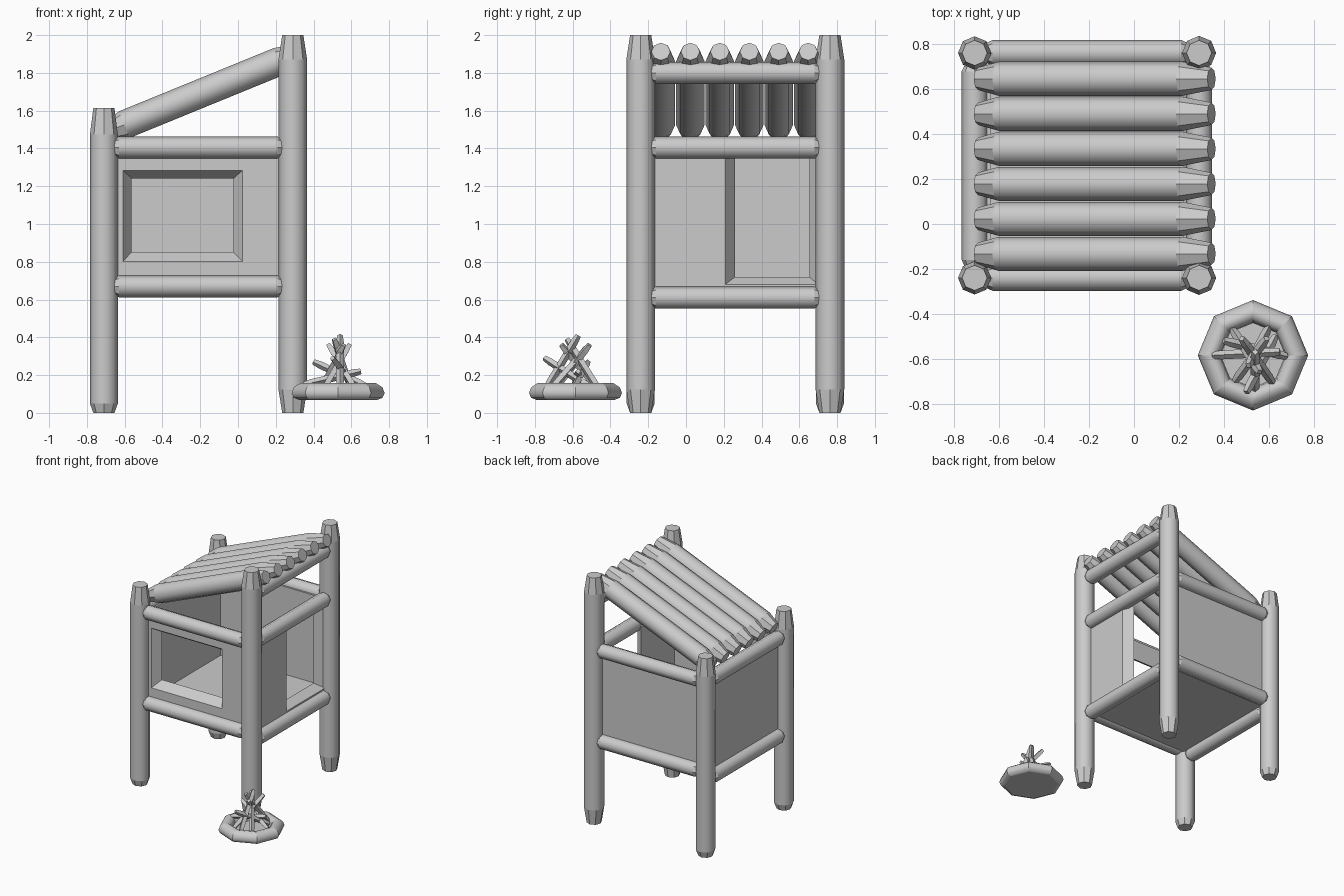
import bpy, bmesh, math
from mathutils import Vector

if "Cube" in bpy.data.objects:
    bpy.data.objects.remove(bpy.data.objects["Cube"])

SIDES = 8


def finish(bm, name):
    bmesh.ops.recalc_face_normals(bm, faces=bm.faces)
    me = bpy.data.meshes.new(name)
    bm.to_mesh(me)
    bm.free()
    ob = bpy.data.objects.new(name, me)
    bpy.context.collection.objects.link(ob)
    return ob


def log(name, a, b, r, tip_r, taper_a, taper_b, sides=SIDES):
    """Log from a to b with tapered, faceted ends and a smooth shaft."""
    a, b = Vector(a), Vector(b)
    d = (b - a).normalized()
    ref = Vector((1, 0, 0)) if abs(d.z) > 0.95 else Vector((0, 0, 1))
    u = (ref - d * ref.dot(d)).normalized()
    v = d.cross(u)
    stations = [(a, tip_r), (a + d * taper_a, r), (b - d * taper_b, r), (b, tip_r)]
    bm = bmesh.new()
    rings = []
    for c, rad in stations:
        angs = [2 * math.pi * i / sides for i in range(sides)]
        rings.append([bm.verts.new(c + rad * (u * math.cos(t) + v * math.sin(t))) for t in angs])
    for k in range(3):
        for i in range(sides):
            j = (i + 1) % sides
            f = bm.faces.new((rings[k][i], rings[k][j], rings[k + 1][j], rings[k + 1][i]))
            f.smooth = (k == 1 and sides > 4)
    bm.faces.new(rings[0])
    bm.faces.new(rings[3])
    for k in (1, 2):
        for i in range(sides):
            bm.edges.get((rings[k][i], rings[k][(i + 1) % sides])).smooth = False
    return finish(bm, name)


def hull(name, pts):
    bm = bmesh.new()
    for p in pts:
        bm.verts.new(p)
    bmesh.ops.convex_hull(bm, input=bm.verts)
    bmesh.ops.dissolve_limit(bm, angle_limit=0.01, verts=bm.verts, edges=bm.edges)
    return finish(bm, name)


def box(name, x, y, z):
    return hull(name, [(i, j, k) for i in x for j in y for k in z])


def cut(ob, cutter):
    m = ob.modifiers.new("cut", 'BOOLEAN')
    m.operation = 'DIFFERENCE'
    m.solver = 'EXACT'
    m.object = cutter
    bpy.context.view_layer.objects.active = ob
    bpy.ops.object.modifier_apply(modifier=m.name)
    bpy.data.objects.remove(cutter)


XL, XR, YF, YB = -0.71, 0.29, -0.24, 0.762
T = 0.07

# corner posts
for side, y in (("front", YF), ("back", YB)):
    log(side + "_left_post", (XL, y, 0), (XL, y, 1.613), 0.074, 0.056, 0.05, 0.14)
    log(side + "_right_post", (XR, y, 0), (XR, y, 2.0), 0.076, 0.056, 0.125, 0.13)

# rails along x (front and back)
for side, y in (("front", YF), ("back", YB)):
    for level, z in (("lower", 0.67), ("upper", 1.405)):
        log(f"{side}_{level}_rail", (-0.655, y, z), (0.235, y, z), 0.058, 0.046, 0.025, 0.025)

# rails along y (left and right)
for side, x in (("left", XL), ("right", XR)):
    levels = [("lower", 0.61), ("upper", 1.405)]
    if side == "right":
        levels.append(("top", 1.80))
    for level, z in levels:
        log(f"{side}_{level}_rail", (x, -0.185, z), (x, 0.705, z), 0.058, 0.046, 0.025, 0.025)

# sloping roof logs
for i in range(6):
    y = -0.133 + 0.156 * i
    log(f"roof_log_{i + 1}", (-0.695, y, 1.488), (0.345, y, 1.913), 0.076, 0.05, 0.10, 0.14)

# cabin walls and floor, open at the top
cabin = box("cabin_walls", (XL, XR), (YF, YB), (0.63, 1.41))
cut(cabin, box("inside", (XL + T, XR - T), (YF + T, YB - T), (0.70, 1.6)))

# splayed front window (outer opening larger than inner)
cut(cabin, hull("window_cut",
    [(x, YF - 0.001, z) for x in (-0.61, 0.025) for z in (0.80, 1.285)] +
    [(x, YF + T + 0.001, z) for x in (-0.562, -0.025) for z in (0.853, 1.24)]))

# splayed right doorway, running up to the top rail
cut(cabin, hull("door_cut",
    [(XR + 0.001, y, z) for y in (0.208, 0.70) for z in (0.68, 1.5)] +
    [(XR - T - 0.001, y, z) for y in (0.26, 0.652) for z in (0.72, 1.5)]))

# fire pit: eight-sided stone ring with a closed base
cx, cy = 0.53, -0.585
profile = [(0.205, 0.068), (0.235, 0.08), (0.246, 0.105), (0.235, 0.135),
           (0.20, 0.158), (0.17, 0.152), (0.15, 0.125), (0.145, 0.09)]
bm = bmesh.new()
rings = []
for r, z in profile:
    angs = [2 * math.pi * i / 8 for i in range(8)]
    rings.append([bm.verts.new((cx + r * math.cos(t), cy + r * math.sin(t), z)) for t in angs])
for lo, hi in zip(rings, rings[1:]):
    for i in range(8):
        j = (i + 1) % 8
        bm.faces.new((lo[i], lo[j], hi[j], hi[i])).smooth = True
bm.faces.new(rings[0])
bm.faces.new(rings[-1])
for e in bm.edges:
    if abs(e.verts[0].co.z - e.verts[1].co.z) > 1e-4 or not all(f.smooth for f in e.link_faces):
        e.smooth = False
finish(bm, "fire_pit")

# stacked firewood sticks (base, tip)
sticks = [((.54, -.74, .13), (.54, -.57, .41)), ((.45, -.70, .12), (.59, -.51, .36)),
          ((.60, -.46, .12), (.51, -.63, .39)), ((.63, -.50, .13), (.50, -.75, .29)),
          ((.68, -.59, .14), (.40, -.52, .27)), ((.35, -.585, .15), (.65, -.57, .22)),
          ((.44, -.47, .13), (.56, -.66, .36)), ((.62, -.71, .13), (.48, -.51, .36))]
for i, (a, b) in enumerate(sticks):
    log(f"fire_stick_{i + 1}", a, b, 0.02, 0.015, 0.04, 0.04, sides=4)
